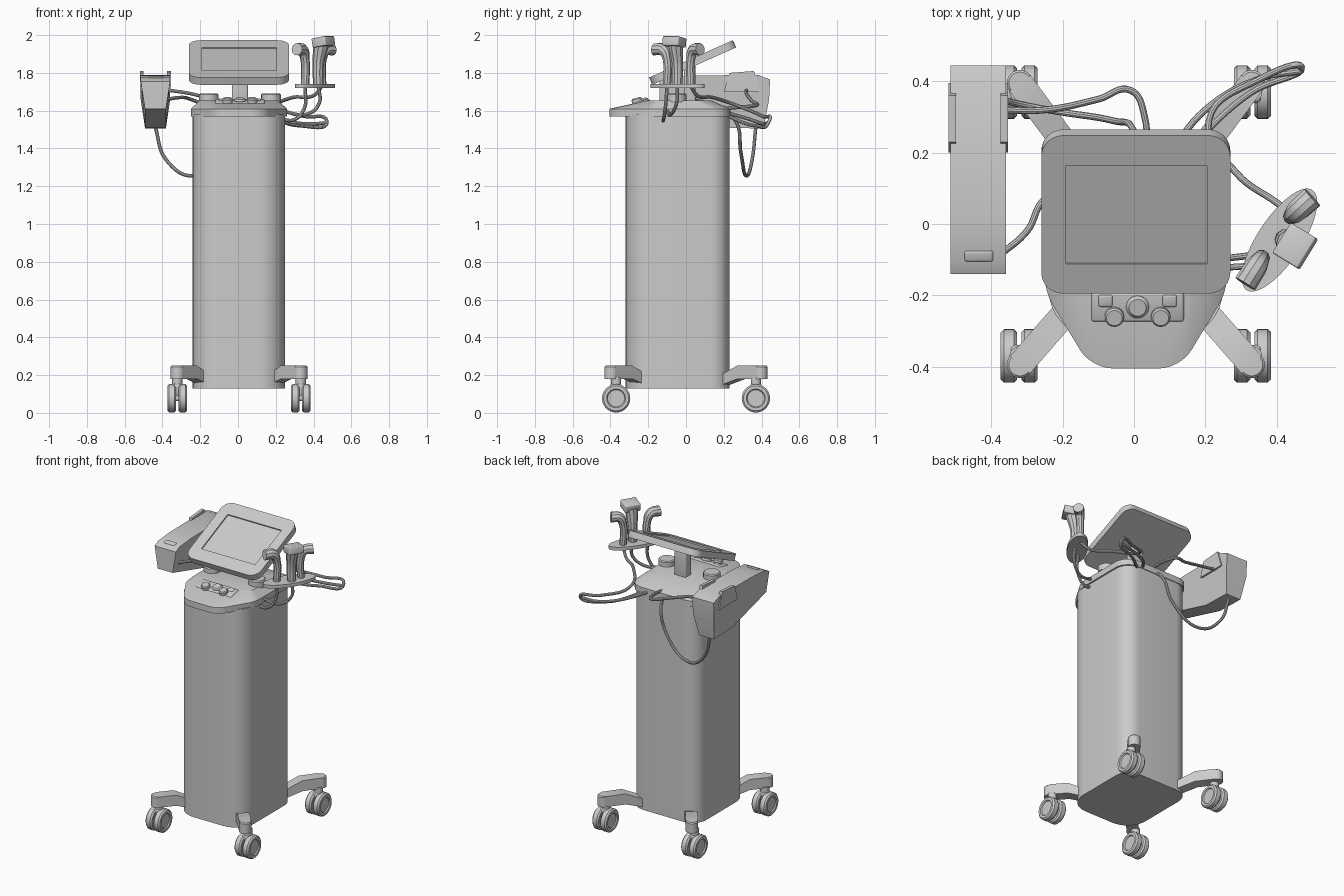
import bpy, bmesh, math
from mathutils import Vector, Matrix

if "Cube" in bpy.data.objects:
    bpy.data.objects.remove(bpy.data.objects["Cube"], do_unlink=True)

grey = bpy.data.materials.new("light_grey")
grey.use_nodes = True
COLOR = (0.6, 0.6, 0.6, 1)
grey.diffuse_color = COLOR
grey.node_tree.nodes["Principled BSDF"].inputs["Base Color"].default_value = COLOR
parts = []


def add(name, bm, matrix=None, bevel=0, segments=3):
    """Turn a bmesh into a finished part, with optional rounded edges."""
    if bevel:
        sharp = [e for e in bm.edges if len(e.link_faces) == 2 and e.calc_face_angle(0) > 0.6]
        bmesh.ops.bevel(bm, geom=sharp, offset=bevel, segments=segments,
                        profile=0.5, affect='EDGES', clamp_overlap=True)
    bmesh.ops.recalc_face_normals(bm, faces=bm.faces)
    mesh = bpy.data.meshes.new(name)
    bm.to_mesh(mesh)
    bm.free()
    mesh.materials.append(grey)
    ob = bpy.data.objects.new(name, mesh)
    if matrix:
        ob.matrix_world = matrix
    bpy.context.collection.objects.link(ob)
    parts.append(ob)
    return ob


def rounded(corners, radii, seg=6):
    """Closed 2D outline with each corner replaced by a curve."""
    out = []
    n = len(corners)
    for i, c in enumerate(corners):
        p = Vector(c)
        a = (Vector(corners[i - 1]) - p).normalized() * radii[i]
        b = (Vector(corners[(i + 1) % n]) - p).normalized() * radii[i]
        for k in range(seg + 1):
            t = k / seg
            w = 0.75 * 2 * t * (1 - t)
            d = (1 - t) ** 2 + w + t ** 2
            out.append(p + (a * (1 - t) ** 2 + b * t ** 2) / d)
    return out


def loft(rings):
    """Skin a stack of 3D rings and close both ends."""
    bm = bmesh.new()
    loops = [[bm.verts.new(p) for p in ring] for ring in rings]
    n = len(loops[0])
    for lo, hi in zip(loops, loops[1:]):
        for i in range(n):
            bm.faces.new((lo[i], lo[(i + 1) % n], hi[(i + 1) % n], hi[i]))
    bm.faces.new(loops[0])
    bm.faces.new(loops[-1])
    return bm


def stack(levels):
    return loft([[(p.x, p.y, z) for p in outline] for outline, z in levels])


def box(name, loc, size, rot=None, bevel=0.0):
    bm = bmesh.new()
    bmesh.ops.create_cube(bm, size=1)
    bmesh.ops.scale(bm, vec=size, verts=bm.verts)
    m = Matrix.Translation(loc) @ (rot or Matrix())
    return add(name, bm, m, bevel)


def lathe(name, loc, profile, rot=None, seg=24):
    """Revolve (radius, height) pairs about local z."""
    rings = [[(r * math.cos(math.tau * i / seg), r * math.sin(math.tau * i / seg), z)
              for i in range(seg)] for r, z in profile]
    return add(name, loft(rings), Matrix.Translation(loc) @ (rot or Matrix()))


def tube(name, points, radius, scales=None):
    """Smooth round tube through the points."""
    cu = bpy.data.curves.new(name, 'CURVE')
    cu.dimensions = '3D'
    cu.bevel_depth, cu.bevel_resolution, cu.resolution_u = radius, 3, 8
    cu.use_fill_caps = True
    sp = cu.splines.new('BEZIER')
    sp.bezier_points.add(len(points) - 1)
    for i, (bp, p) in enumerate(zip(sp.bezier_points, points)):
        bp.co = p
        bp.radius = scales[i] if scales else 1
        bp.handle_left_type = bp.handle_right_type = 'AUTO'
    ob = bpy.data.objects.new(name, cu)
    bpy.context.collection.objects.link(ob)
    mesh = bpy.data.meshes.new_from_object(ob.evaluated_get(bpy.context.evaluated_depsgraph_get()))
    bpy.data.objects.remove(ob)
    bm = bmesh.new()
    bm.from_mesh(mesh)
    add(name, bm)


# Cabinet column
plan = rounded([(-.24, .23), (.25, .23), (.25, -.32), (-.24, -.32)], [.1, .1, .14, .14], 8)
add("cabinet", stack([(plan, .13), (plan, 1.58)]))

# Top cap with sloped shoulders and a projecting front shelf
rim = rounded([(-.25, .235), (.26, .235), (.26, -.19), (.13, -.405), (-.12, -.405), (-.25, -.19)],
              [.1, .1, .04, .06, .06, .04])
crown = rounded([(-.2, .13), (.21, .13), (.21, -.16), (.14, -.2), (-.13, -.2), (-.2, -.16)],
                [.08, .08, .03, .02, .02, .03])
add("top_cap", stack([(rim, 1.57), (rim, 1.61), (crown, 1.655)]), bevel=.008)

# Control panel with knobs
slope = Matrix.Rotation(math.radians(14), 4, 'X')
box("control_panel", (.01, -.232, 1.643), (.26, .085, .02), slope, .008)
for x in (-.055, .075):
    lathe("control_knob", (x, -.257, 1.64), [(.027, 0), (.027, .022), (.022, .028)], slope)
    box("control_button", (x + (-.025 if x < 0 else .025), -.215, 1.655), (.04, .035, .014), slope, .006)
lathe("control_dial", (.01, -.23, 1.645), [(.032, 0), (.032, .012), (.024, .02)], slope)
for x in (-.155, .175):
    lathe("top_knob", (x, -.05, 1.645), [(.052, 0), (.052, .04), (.046, .046)])

# Tilted display with recessed screen
box("display_stem", (.01, .02, 1.74), (.085, .06, .2), None, .008)
tilt = Matrix.Translation((.005, .035, 1.855)) @ Matrix.Rotation(math.radians(24), 4, 'X')
w, h = .265, .243
frame = rounded([(-w, h), (w, h), (w, -h), (-w, -h)], [.065] * 4)
bm = stack([(frame, -.021), (frame, .021)])
front = max(bm.faces, key=lambda f: f.calc_center_median().z)
outer = list(front.verts)
bmesh.ops.delete(bm, geom=[front], context='FACES_ONLY')
corners = [(-.195, .15), (.2, .15), (.2, -.152), (-.195, -.152)]
inner = [bm.verts.new((x, y, .021)) for x, y in corners]
floor = [bm.verts.new((x, y, .013)) for x, y in corners]
bm.faces.new(floor)
per = len(outer) // 4
loop = sorted(outer, key=lambda v: -math.atan2(v.co.y, v.co.x))
start = min(range(len(loop)), key=lambda i: (loop[i].co - Vector((-w, h - .065, .021))).length)
loop = loop[start:] + loop[:start]
for i in range(4):
    j = (i + 1) % 4
    bm.faces.new((inner[i], inner[j], floor[j], floor[i]))
    arc = loop[i * per:(i + 1) * per]
    for a, b in zip(arc, arc[1:]):
        bm.faces.new((a, b, inner[i]))
    bm.faces.new((arc[-1], loop[(j * per) % len(loop)], inner[j], inner[i]))
add("display", bm, tilt)

# Legs and twin-wheel casters
tire = [(.03, -.016), (.045, -.016), (.05, -.023), (.066, -.023), (.075, -.014),
        (.075, .014), (.066, .023), (.05, .023), (.045, .016), (.03, .016)]
axle = Matrix.Rotation(math.pi / 2, 4, 'Y')
for sx in (-1, 1):
    for sy in (-1, 1):
        tip = Vector((.005 + sx * .325, sy * .395, 0))
        root = Vector((.005 + sx * .12, sy * .14 - .02, 0))
        d = (tip - root).normalized()
        side = Vector((-d.y, d.x, 0)) * .037
        run = (tip - root).length
        rings = []
        for s, lo, hi in ((0, .13, .18), (run * .2, .135, .185), (run * .63, .18, .25), (run, .18, .25)):
            c = root + d * s
            rings.append([c - side + Vector((0, 0, lo)), c + side + Vector((0, 0, lo)),
                          c + side + Vector((0, 0, hi)), c - side + Vector((0, 0, hi))])
        add("leg", loft(rings), bevel=.006, segments=2)
        lathe("leg_end", (tip.x, tip.y, .18), [(.037, 0), (.037, .064), (.031, .07)])
        cx, cy = .005 + sx * .327, sy * .37
        lathe("caster_post", (cx, cy, .09), [(.027, 0), (.027, .1)], seg=16)
        lathe("caster_axle", (cx - .045, cy, .077), [(.014, 0), (.014, .09)], axle, 16)
        box("caster_fork", (cx, cy, .125), (.05, .06, .06), None, .012)
        for o in (-.029, .029):
            lathe("caster_wheel", (cx + o, cy, .077), tire, axle, 32)

# Handheld scanner hanging at the side: side profile with a tapered cross-section
side_profile = [(-.14, 1.61), (-.14, 1.755), (-.1, 1.775), (.02, 1.785), (.38, 1.79),
                (.445, 1.765), (.44, 1.66), (.41, 1.505), (.22, 1.51)]
rings = []
for s, grow in ((-1, 0), (0, 0), (1, 0)):
    rings.append([(-.437 + s * (.078 if z > 1.62 else .055), y, z) for y, z in side_profile])
add("scanner", loft(rings), bevel=.018)
box("scanner_slot", (-.435, -.09, 1.775), (.08, .03, .012), Matrix.Rotation(.3, 4, 'X'), .005)
for s in (-1, 1):
    bump = [(.2, 1.70), (.23, 1.80), (.36, 1.81), (.395, 1.70)]
    add("scanner_side_grip", loft([[(-.437 + s * o, y, z) for y, z in bump] for o in (.062, .083)]),
        bevel=.007)

# Handle rack
ax = Vector((.135, .205, 0)).normalized()
nrm = Vector((-ax.y, ax.x, 0))
mid = Vector((.408, -.045, 0))
plate = [mid + ax * .168 * math.cos(a) + nrm * .062 * math.sin(a)
         for a in (math.tau * i / 40 for i in range(40))]
add("handle_rack", stack([(plate, 1.72), (plate, 1.742)]), bevel=.004, segments=2)

# Two curved handles and one square-headed handle
for x, y, hx, hy in ((.355, -.1, .312, -.168), (.445, .025, .5, .075)):
    tube("curved_handle", [(x, y, 1.73), (x, y, 1.87), (x + (hx - x) * .3, y + (hy - y) * .3, 1.92),
                           (hx, hy, 1.925)], .03, [.75, .8, 1.05, 1.1])
tube("square_handle_grip", [(.425, -.045, 1.73), (.425, -.045, 1.85), (.44, -.055, 1.95)],
     .034, [.8, .9, 1.2])
box("square_handle_head", (.452, -.062, 1.964), (.085, .1, .05),
    Matrix.Rotation(-.55, 4, 'Z') @ Matrix.Rotation(-.16, 4, 'Y'), .006)

# Hoses
hoses = {
    "rack_hose_front": [(.355, -.1, 1.73), (.35, -.11, 1.61), (.29, -.12, 1.55), (.22, -.12, 1.56)],
    "rack_hose_middle": [(.425, -.045, 1.73), (.43, -.05, 1.64), (.36, -.08, 1.58), (.23, -.1, 1.6)],
    "rack_hose_rear": [(.445, .025, 1.73), (.4, .06, 1.68), (.29, .14, 1.67), (.21, .29, 1.62),
                       (.35, .405, 1.57), (.47, .44, 1.545), (.33, .37, 1.52), (.14, .2, 1.58)],
    "rear_loop_hose": [(.09, .18, 1.6), (.2, .32, 1.56), (.36, .41, 1.53), (.47, .43, 1.535)],
    "scanner_hose_upper": [(-.38, .32, 1.71), (-.25, .32, 1.69), (-.1, .35, 1.65), (-.01, .375, 1.63),
                           (.03, .3, 1.62), (.03, .16, 1.61)],
    "scanner_hose_lower": [(-.44, .37, 1.52), (-.38, .35, 1.34), (-.24, .32, 1.255),
                           (-.06, .29, 1.38), (0, .26, 1.55), (.02, .17, 1.61)],
    "scanner_hose_side": [(-.38, -.09, 1.66), (-.3, -.02, 1.67), (-.25, .07, 1.66), (-.15, .1, 1.62)],
}
for name, pts in hoses.items():
    tube(name, pts, .0095)

# Smooth shading with crisp edges
bpy.ops.object.select_all(action='DESELECT')
for ob in parts:
    ob.select_set(True)
bpy.context.view_layer.objects.active = parts[0]
bpy.ops.object.shade_smooth_by_angle(angle=math.radians(35))
